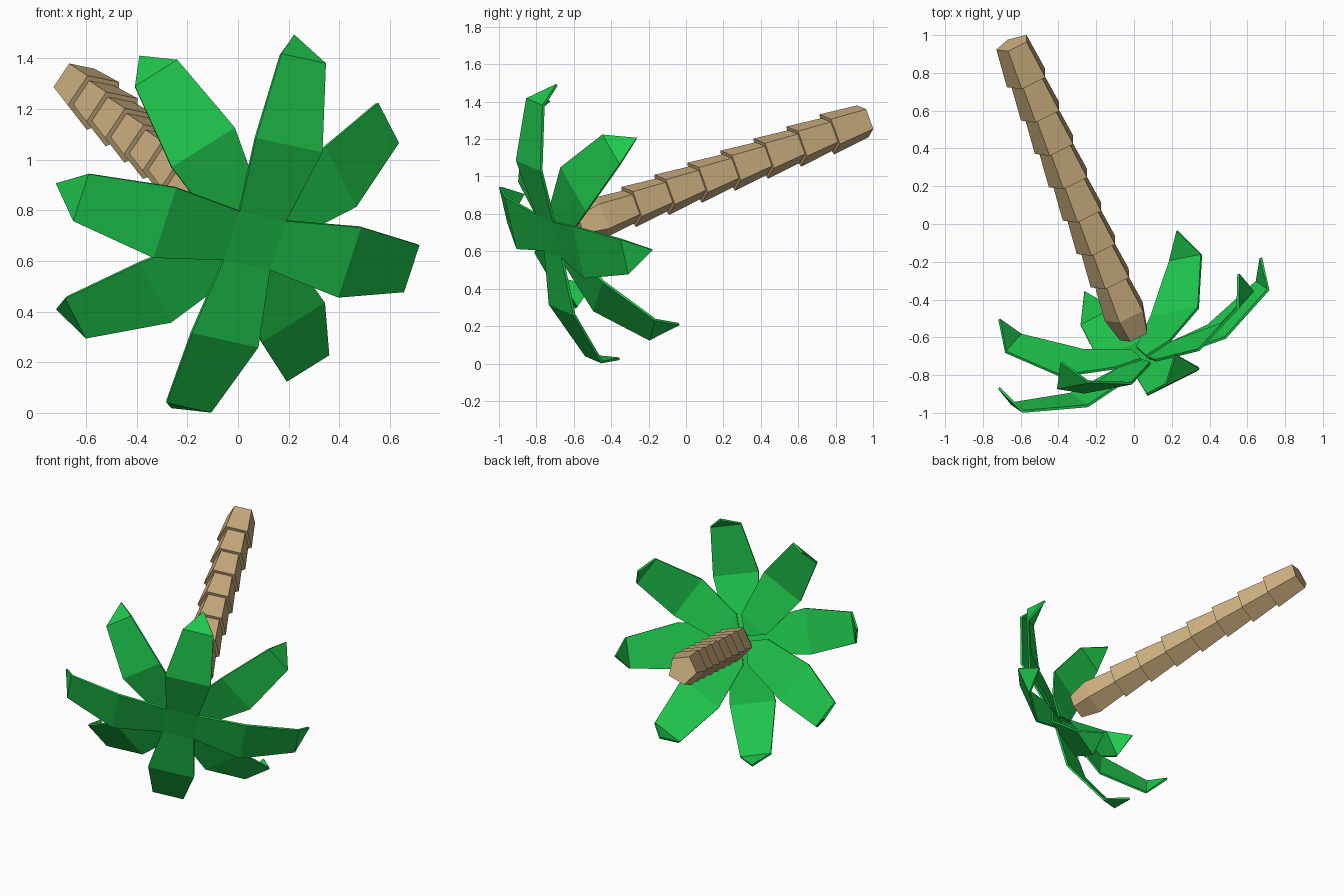
import bpy
import bmesh
from math import cos, sin, radians
from mathutils import Matrix, Vector

cube = bpy.data.objects.get("Cube")
if cube:
    bpy.data.objects.remove(cube, do_unlink=True)


def make_material(name, colour):
    mat = bpy.data.materials.new(name)
    mat.use_nodes = True
    mat.diffuse_color = colour
    mat.node_tree.nodes["Principled BSDF"].inputs["Base Color"].default_value = colour
    return mat


leaf_green = make_material("leaf green", (0.014, 0.58, 0.075, 1))
bark_tan = make_material("bark tan", (0.62, 0.44, 0.22, 1))

# Crown frame: local z runs down the trunk, away from the leaves
crown = Vector((0.067, -0.735, 0.68))
axis = Vector((-0.366, 0.875, 0.32)).normalized()
up = (Vector((0, 0, 1)) - axis * axis.z).normalized()
side = axis.cross(up)
frame = Matrix.Translation(crown) @ Matrix((up, side, axis)).transposed().to_4x4()


def add_object(name, bm, mat, matrix):
    bmesh.ops.recalc_face_normals(bm, faces=bm.faces)
    mesh = bpy.data.meshes.new(name)
    bm.to_mesh(mesh)
    bm.free()
    mesh.materials.append(mat)
    obj = bpy.data.objects.new(name, mesh)
    obj.matrix_world = matrix
    bpy.context.collection.objects.link(obj)
    return obj


def trunk_segment(name, start, end, start_radius, end_radius):
    bm = bmesh.new()
    rings = []
    for height, radius in ((start, start_radius), (end, end_radius)):
        angles = [radians(72 * i - 25) for i in range(5)]
        rings.append([bm.verts.new((radius * cos(t), radius * sin(t), height)) for t in angles])
    for i in range(5):
        j = (i + 1) % 5
        bm.faces.new((rings[0][i], rings[0][j], rings[1][j], rings[1][i]))
    for ring in rings:
        bm.faces.new(ring)
    add_object(name, bm, bark_tan, frame)


# Trunk of stacked five-sided tapering segments, closed by a short neck
for i in range(8):
    start = 0.303 + 0.202 * i
    trunk_segment(f"trunk_segment_{i + 1}", start, start + 0.217, 0.12, 0.095)
trunk_segment("trunk_neck", 0.17, 0.303, 0.085, 0.12)

# Leaf stations: distance out, height along the axis, half width
STATIONS = ((0.104, 0, 0.104), (0.415, -0.025, 0.149), (0.743, 0.093, 0.1))
TIP = (0.795, 0, 0.24)


def leaf(name, angle, tilt=0, shift=(0, 0, 0)):
    bm = bmesh.new()
    root = bm.verts.new((0, 0, 0))
    tip = bm.verts.new(TIP)
    pairs = [[bm.verts.new((r, s * w, h)) for s in (-1, 1)] for r, h, w in STATIONS]
    bm.faces.new((root, pairs[0][0], pairs[0][1]))
    for a, b in zip(pairs, pairs[1:]):
        bm.faces.new((a[0], b[0], b[1], a[1]))
    bm.faces.new((pairs[-1][0], tip, pairs[-1][1]))
    # Give the blade thickness on its trunk side
    bmesh.ops.recalc_face_normals(bm, faces=bm.faces)
    bm.normal_update()
    if bm.faces[0].normal.z > 0:
        bmesh.ops.reverse_faces(bm, faces=bm.faces)
    bm_matrix = (frame @ Matrix.Rotation(radians(angle), 4, "Z")
                 @ Matrix.Translation(shift) @ Matrix.Rotation(radians(-tilt), 4, "Y"))
    lower = bmesh.ops.duplicate(bm, geom=bm.verts[:] + bm.edges[:] + bm.faces[:])
    copies = [v for v in lower["geom"] if isinstance(v, bmesh.types.BMVert)]
    rims = [e for e in bm.edges if e.is_boundary]
    for v in copies:
        v.co -= v.normal * 0.014
    bmesh.ops.bridge_loops(bm, edges=rims)
    add_object(name, bm, leaf_green, bm_matrix)


# Four front leaves in a cross, four raised leaves between them
for k in range(4):
    leaf(f"front_leaf_{k + 1}", 11.5 + 90 * k)
    leaf(f"rear_leaf_{k + 1}", 56.5 + 90 * k, tilt=10.5, shift=(0.025, 0, 0.02))
